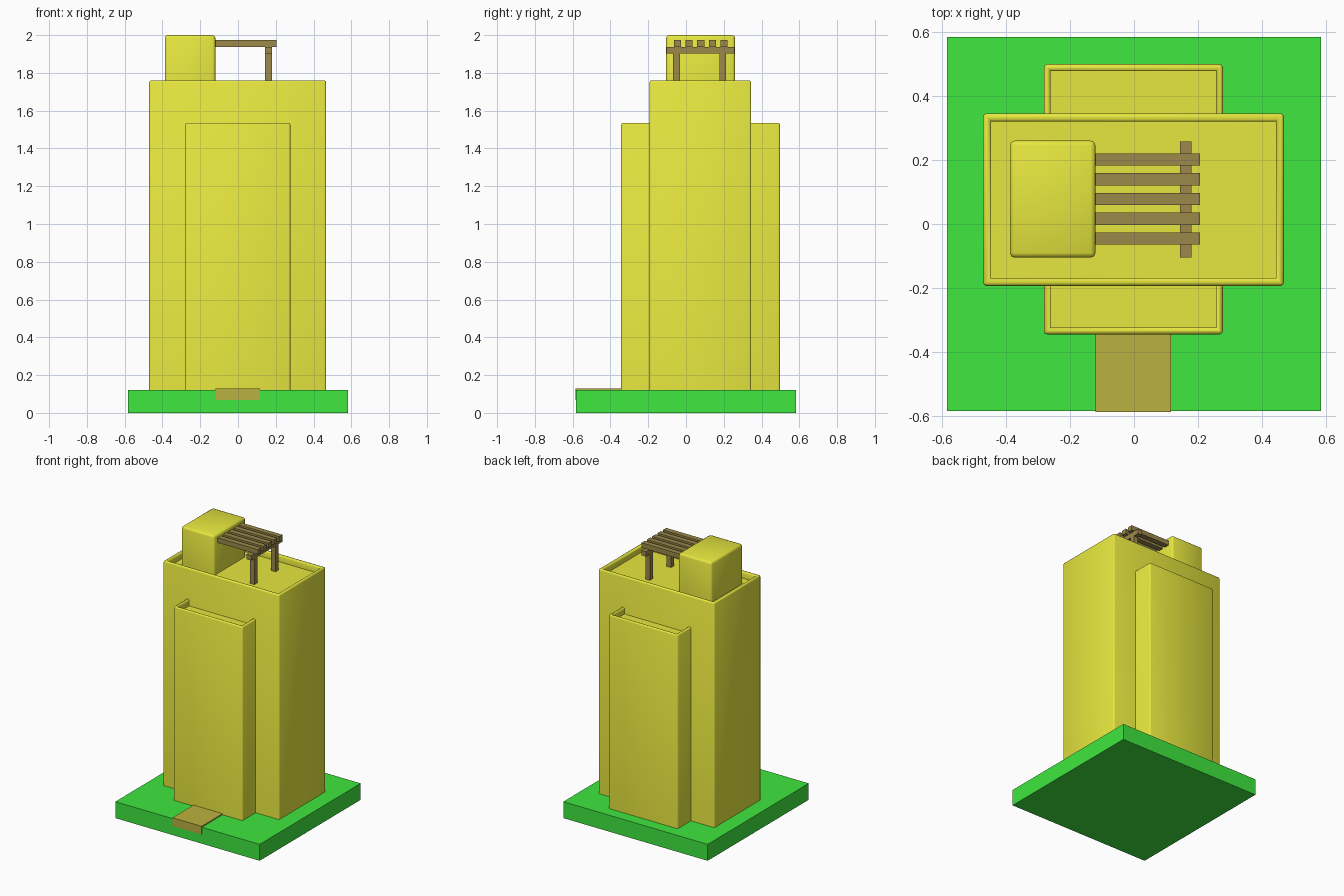
import bpy, bmesh
from mathutils import Vector

if "Cube" in bpy.data.objects:
    bpy.data.objects.remove(bpy.data.objects["Cube"])


def material(name, rgb):
    m = bpy.data.materials.new(name)
    m.diffuse_color = (*rgb, 1)
    m.use_nodes = True
    m.node_tree.nodes["Principled BSDF"].inputs["Base Color"].default_value = m.diffuse_color
    return m


YELLOW = material("yellow wall", (0.8, 0.8, 0.05))
GREEN = material("green lawn", (0.05, 0.8, 0.05))
PATH = material("path brown", (0.5, 0.44, 0.05))
WOOD = material("dark wood", (0.33, 0.25, 0.07))


def block(name, x, y, z, mat, bevel=0, rim=0, depth=0):
    """Box from ranges; optional sunken roof with a rim and rounded edges."""
    bm = bmesh.new()
    bmesh.ops.create_cube(bm, size=1)
    for v in bm.verts:
        v.co = Vector([r[0] if c < 0 else r[1] for c, r in zip(v.co, (x, y, z))])
    bm.normal_update()
    if rim:
        top = max(bm.faces, key=lambda f: f.calc_center_median().z)
        bmesh.ops.inset_region(bm, faces=[top], thickness=rim)
        walls = bmesh.ops.extrude_face_region(bm, geom=[top])
        for g in walls["geom"]:
            if isinstance(g, bmesh.types.BMVert):
                g.co.z -= depth
        if top.is_valid:
            bmesh.ops.delete(bm, geom=[top], context='FACES_ONLY')
        bmesh.ops.recalc_face_normals(bm, faces=bm.faces)
    if bevel:
        bm.normal_update()
        edges = [e for e in bm.edges if len(e.link_faces) == 2
                 and e.calc_face_angle_signed() > 0.1
                 and max(v.co.z for v in e.verts) > z[0] + 0.001]
        bmesh.ops.bevel(bm, geom=edges, offset=bevel, segments=2,
                        profile=0.5, affect='EDGES')
    me = bpy.data.meshes.new(name)
    bm.to_mesh(me)
    bm.free()
    me.materials.append(mat)
    ob = bpy.data.objects.new(name, me)
    bpy.context.collection.objects.link(ob)
    if bevel:
        bpy.ops.object.select_all(action='DESELECT')
        ob.select_set(True)
        bpy.context.view_layer.objects.active = ob
        bpy.ops.object.shade_smooth_by_angle(angle=0.87)
    return ob


# ground slab and entrance path
block("lawn_base", (-0.583, 0.583), (-0.583, 0.583), (0, 0.12), GREEN)
block("entrance_path", (-0.12, 0.116), (-0.586, -0.335), (0.068, 0.128), PATH)

# tower body, the lower wing block through it, and the roof room
block("main_tower", (-0.47, 0.467), (-0.193, 0.345), (0.12, 1.76), YELLOW,
      bevel=0.01, rim=0.035, depth=0.048)
block("wing_block", (-0.281, 0.277), (-0.344, 0.498), (0.12, 1.535), YELLOW,
      bevel=0.01, rim=0.03, depth=0.048)
block("roof_room", (-0.387, -0.12), (-0.105, 0.26), (1.705, 2.0), YELLOW, bevel=0.015)

# pergola: slats, cross beam and two posts
for i in range(5):
    c = -0.045 + i * 0.0615
    block(f"pergola_slat_{i + 1}", (-0.125, 0.205), (c - 0.019, c + 0.019),
          (1.937, 1.973), WOOD)
block("pergola_beam", (0.143, 0.18), (-0.104, 0.257), (1.902, 1.938), WOOD)
for i, c in enumerate((-0.05, 0.195)):
    block(f"pergola_post_{i + 1}", (0.143, 0.18), (c - 0.018, c + 0.018),
          (1.705, 1.905), WOOD)
